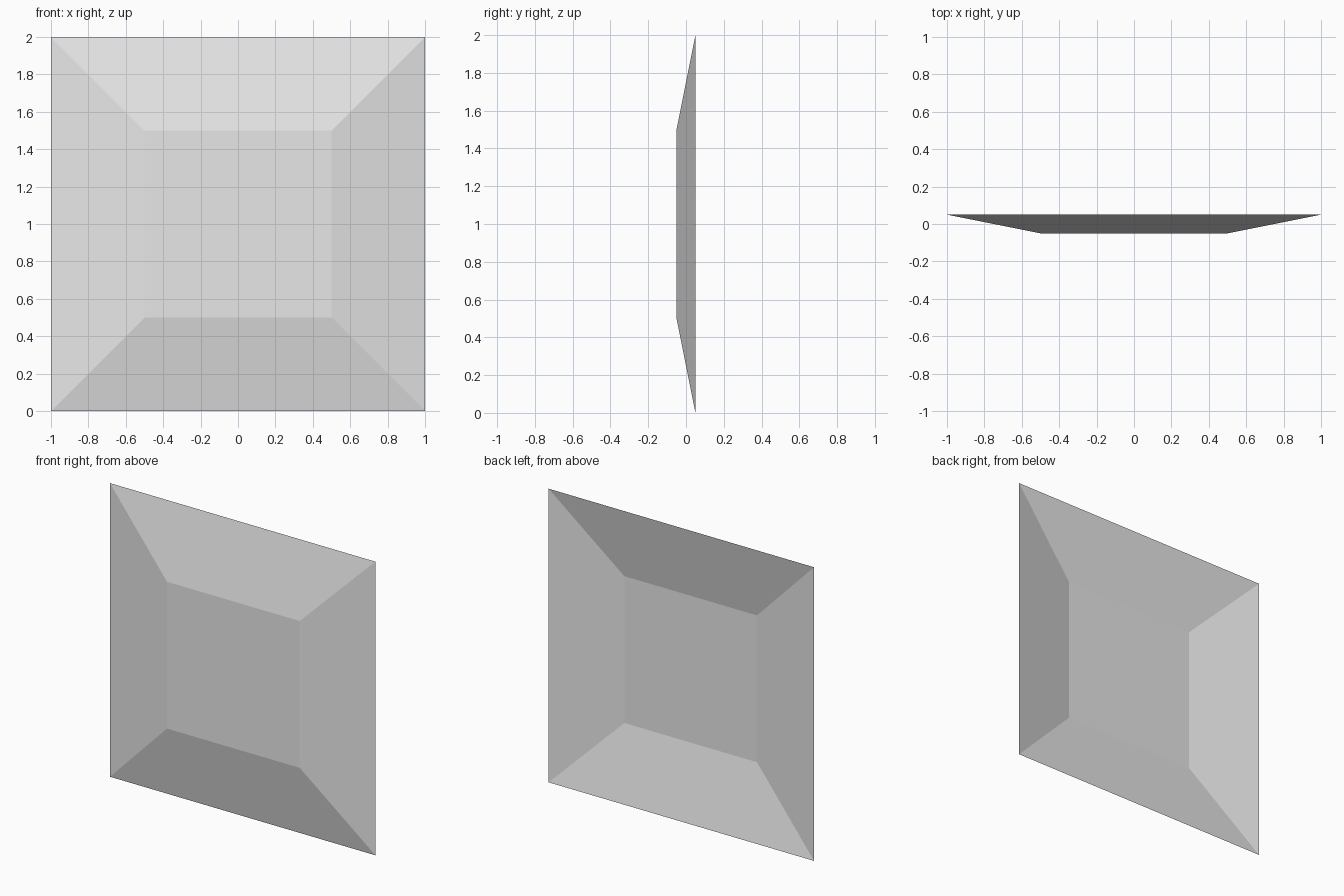
import bpy
import bmesh

if "Cube" in bpy.data.objects:
    bpy.data.objects.remove(bpy.data.objects["Cube"])

grey = bpy.data.materials.new("light grey")
grey.diffuse_color = (0.8, 0.8, 0.8, 1.0)
grey.use_nodes = True
grey.node_tree.nodes["Principled BSDF"].inputs["Base Color"].default_value = grey.diffuse_color


def square_ring(bm, half, y):
    """Four corners of an upright square centred at z = 1."""
    return [bm.verts.new((sx * half, y, 1 + sz * half))
            for sx, sz in ((-1, -1), (1, -1), (1, 1), (-1, 1))]


# Thin open-backed panel: raised centre square with four sloping borders
bm = bmesh.new()
rim = square_ring(bm, 1.0, 0.05)
centre = square_ring(bm, 0.5, -0.05)
bm.faces.new(centre)
for i in range(4):
    j = (i + 1) % 4
    bm.faces.new((rim[i], rim[j], centre[j], centre[i]))

mesh = bpy.data.meshes.new("bevelled_panel")
bm.to_mesh(mesh)
bm.free()
mesh.materials.append(grey)
panel = bpy.data.objects.new("bevelled_panel", mesh)
bpy.context.collection.objects.link(panel)
